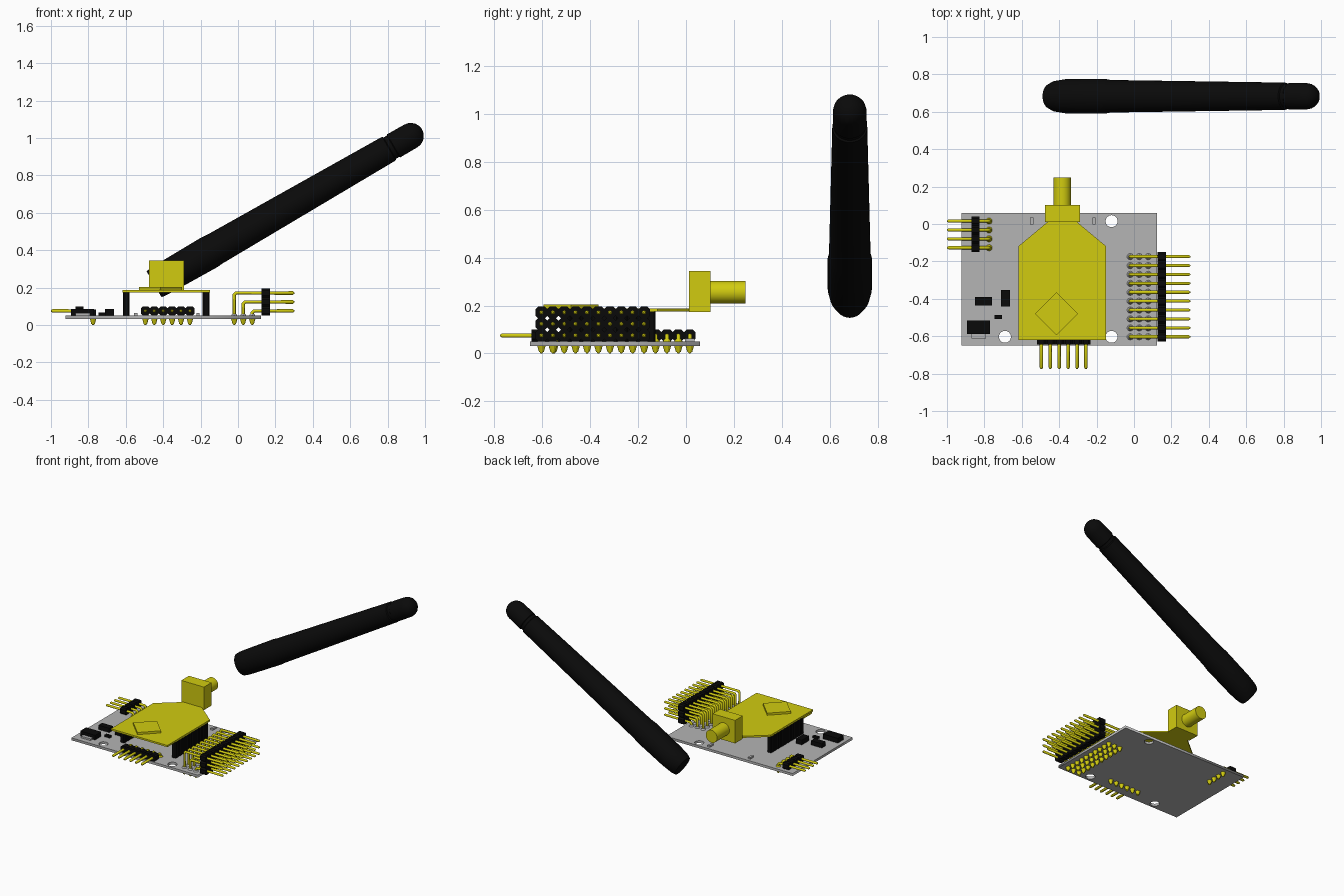
import bpy, bmesh
from math import cos, sin, pi, radians
from mathutils import Matrix, Vector

if "Cube" in bpy.data.objects:
    bpy.data.objects.remove(bpy.data.objects["Cube"])


def material(name, rgb):
    m = bpy.data.materials.new(name)
    m.diffuse_color = (*rgb, 1)
    m.use_nodes = True
    m.node_tree.nodes["Principled BSDF"].inputs["Base Color"].default_value = m.diffuse_color
    return m


GREY = material("board grey", (0.46, 0.46, 0.46))
YELLOW = material("metal yellow", (0.64, 0.60, 0.005))
BLACK = material("plastic black", (0.003, 0.003, 0.003))


def finish(bm, name, mat, smooth=False):
    bmesh.ops.recalc_face_normals(bm, faces=bm.faces)
    me = bpy.data.meshes.new(name)
    bm.to_mesh(me)
    bm.free()
    ob = bpy.data.objects.new(name, me)
    bpy.context.collection.objects.link(ob)
    me.materials.append(mat)
    if smooth:
        select(ob)
        bpy.ops.object.shade_smooth_by_angle(angle=radians(35))
    return ob


def select(ob):
    bpy.ops.object.select_all(action='DESELECT')
    ob.select_set(True)
    bpy.context.view_layer.objects.active = ob


def add_box(bm, lo, hi):
    lo, hi = Vector(lo), Vector(hi)
    bmesh.ops.create_cube(bm, size=1, matrix=Matrix.Translation((lo + hi) / 2)
                          @ Matrix.Diagonal((*(hi - lo), 1)))


def box(name, lo, hi, mat):
    bm = bmesh.new()
    add_box(bm, lo, hi)
    return finish(bm, name, mat)


def add_prism(bm, pts, move):
    """Extrude a closed outline of 3D points along a vector."""
    f = bm.faces.new([bm.verts.new(p) for p in pts])
    ext = bmesh.ops.extrude_face_region(bm, geom=[f])["geom"]
    bmesh.ops.translate(bm, vec=move, verts=[v for v in ext if isinstance(v, bmesh.types.BMVert)])
    bm.faces.ensure_lookup_table()


def octagon(h, c):
    return [(h, -c), (h, c), (c, h), (-c, h), (-h, c), (-h, -c), (-c, -h), (c, -h)]


def add_cone(bm, x, y, z0, z1, r0, r1):
    bmesh.ops.create_cone(bm, cap_ends=True, segments=10, radius1=r0, radius2=r1,
                          depth=z1 - z0, matrix=Matrix.Translation((x, y, (z0 + z1) / 2)))


def curve_mesh(name, splines, mat, **props):
    cu = bpy.data.curves.new(name, 'CURVE')
    for k, v in props.items():
        setattr(cu, k, v)
    for pts in splines:
        sp = cu.splines.new('POLY')
        sp.points.add(len(pts) - 1)
        for p, q in zip(sp.points, pts):
            p.co = (*q[:3], 1)
            p.radius = q[3] if len(q) > 3 else 1
        sp.use_cyclic_u = cu.dimensions == '2D'
    cu.materials.append(mat)
    ob = bpy.data.objects.new(name, cu)
    bpy.context.collection.objects.link(ob)
    select(ob)
    bpy.ops.object.convert(target='MESH')
    return bpy.context.object


PITCH = 0.0476


def header(name, origin, out, count, rows, top_mat):
    """Right-angle pin header: origin = leg of the first lowest pin, out = pin direction."""
    out = Vector(out)
    side = Vector((abs(out.y), abs(out.x), 0))
    pins, body, solder, pads = [], bmesh.new(), bmesh.new(), bmesh.new()
    for r in range(rows):
        z = 0.075 + 0.048 * r
        for i in range(count):
            o = Vector(origin) + side * PITCH * i
            leg = o - out * 0.048 * r
            up = lambda p, h: (p.x, p.y, h)
            b, e = 0.009, o + out * 0.225
            pins.append([(*up(leg, 0), .4), (*up(leg, .008), 1), up(leg, z - b), up(leg + out * b, z),
                         (*up(e - out * .008, z), 1), (*up(e, z), .4)])
            # octagonal housing cell around every pin
            c = up(o + out * 0.05, z)
            add_prism(body, [Vector(c) + side * u + Vector((0, 0, w))
                             for u, w in octagon(0.024, 0.014)], out * 0.045)
            add_cone(solder, leg.x, leg.y, 0.006, 0.034, 0.010, 0.018)
            add_cone(pads, leg.x, leg.y, 0.049, 0.060, 0.018, 0.011)
    curve_mesh(name + "_pins", pins, YELLOW, dimensions='3D', bevel_depth=0.0095,
               bevel_resolution=1, use_fill_caps=True)
    finish(body, name + "_housing", BLACK)
    finish(solder, name + "_solder", YELLOW)
    finish(pads, name + "_pads", top_mat)


# main circuit board with three mounting holes
outline = [(-0.922, -0.65, 0), (0.123, -0.65, 0), (0.123, 0.058, 0), (-0.922, 0.058, 0)]
holes = [[(cx + 0.032 * cos(a * pi / 12), cy + 0.032 * sin(a * pi / 12), 0) for a in range(24)]
         for cx, cy in ((-0.12, 0.015), (-0.12, -0.603), (-0.69, -0.603))]
board = curve_mesh("circuit_board", [outline] + holes, GREY, dimensions='2D',
                   fill_mode='BOTH', extrude=0.009)
board.location.z = 0.041

# pin headers on three edges
header("right_header", (0.076, -0.603, 0), (1, 0, 0), 10, 3, GREY)
header("left_header", (-0.775, -0.127, 0), (-1, 0, 0), 4, 1, YELLOW)
header("front_header", (-0.495, -0.55, 0), (0, -1, 0), 6, 1, YELLOW)

# small chips: x0, y0, x1, y1, top
chips = [(-0.893, -0.587, -0.77, -0.517, 0.085), (-0.85, -0.435, -0.76, -0.39, 0.082),
         (-0.71, -0.44, -0.662, -0.353, 0.085), (-0.747, -0.507, -0.705, -0.486, 0.066)]
for n, (x0, y0, x1, y1, h) in enumerate(chips):
    box(f"chip_{n + 1}", (x0, y0, 0.049), (x1, y1, h), BLACK)
for n, (x0, y0, x1, y1) in enumerate([(-0.87, -0.613, -0.79, -0.587), (-0.556, -0.004, -0.538, 0.036),
                                      (-0.223, -0.004, -0.205, 0.036)]):
    box(f"grey_component_{n + 1}", (x0, y0, 0.049), (x1, y1, 0.063), GREY)

# two socket strips carrying the radio module
for side, x in (("left", -0.597), ("right", -0.171)):
    bm = bmesh.new()
    for i in range(10):
        y = -0.497 + 0.039 * i
        add_prism(bm, [(x + u * 0.92, y + v, 0.049) for u, v in octagon(0.0195, 0.013)], (0, 0, 0.127))
    finish(bm, f"{side}_socket_strip", BLACK)

# radio module plate with a raised diamond
bm = bmesh.new()
add_prism(bm, [(x, y, 0.175) for x, y in ((-0.617, -0.62), (-0.15, -0.62), (-0.15, -0.118),
                                          (-0.31, 0.015), (-0.457, 0.015), (-0.617, -0.118))], (0, 0, 0.013))
finish(bm, "radio_module", YELLOW)
bm = bmesh.new()
add_prism(bm, [(-0.415 + 0.115 * u, -0.48 + 0.115 * v, 0.186)
               for u, v in ((1, 0), (0, 1), (-1, 0), (0, -1))], (0, 0, 0.018))
finish(bm, "raised_diamond", YELLOW)

# antenna connector block and barrel
box("connector_block", (-0.477, 0.012, 0.173), (-0.29, 0.102, 0.345), YELLOW)
bm = bmesh.new()
bmesh.ops.create_cone(bm, cap_ends=True, segments=32, radius1=0.047, radius2=0.047, depth=0.16,
                      matrix=Matrix.Translation((-0.384, 0.168, 0.256)) @ Matrix.Rotation(pi / 2, 4, 'X'))
finish(bm, "connector_barrel", YELLOW, True)

# tilted antenna: rings of (distance along axis, half width in y, half width across)
rings = [(0.0, 0.066, 0.080), (0.03, 0.082, 0.084), (0.10, 0.092, 0.086), (0.34, 0.093, 0.090),
         (0.375, 0.087, 0.087), (1.45, 0.073, 0.073), (1.455, 0.066, 0.066), (1.475, 0.066, 0.066),
         (1.48, 0.071, 0.071), (1.585, 0.070, 0.070)]
rings += [(1.585 + 0.07 * sin(a), 0.07 * cos(a), 0.07 * cos(a)) for a in (0.3, 0.6, 0.9, 1.2, 1.45)]
axis, across = Vector((cos(pi / 6), 0, 0.5)), Vector((-0.5, 0, cos(pi / 6)))
base = Vector((-0.449, 0.683, 0.218))
bm = bmesh.new()
loops = [[bm.verts.new(base + axis * t + across * rz * sin(k * pi / 16) + Vector((0, ry * cos(k * pi / 16), 0)))
          for k in range(32)] for t, ry, rz in rings]
for a, b in zip(loops, loops[1:]):
    for k in range(32):
        bm.faces.new((a[k], a[k - 1], b[k - 1], b[k]))
bm.faces.new(loops[0])
bm.faces.new(loops[-1])
finish(bm, "antenna", BLACK, True)
